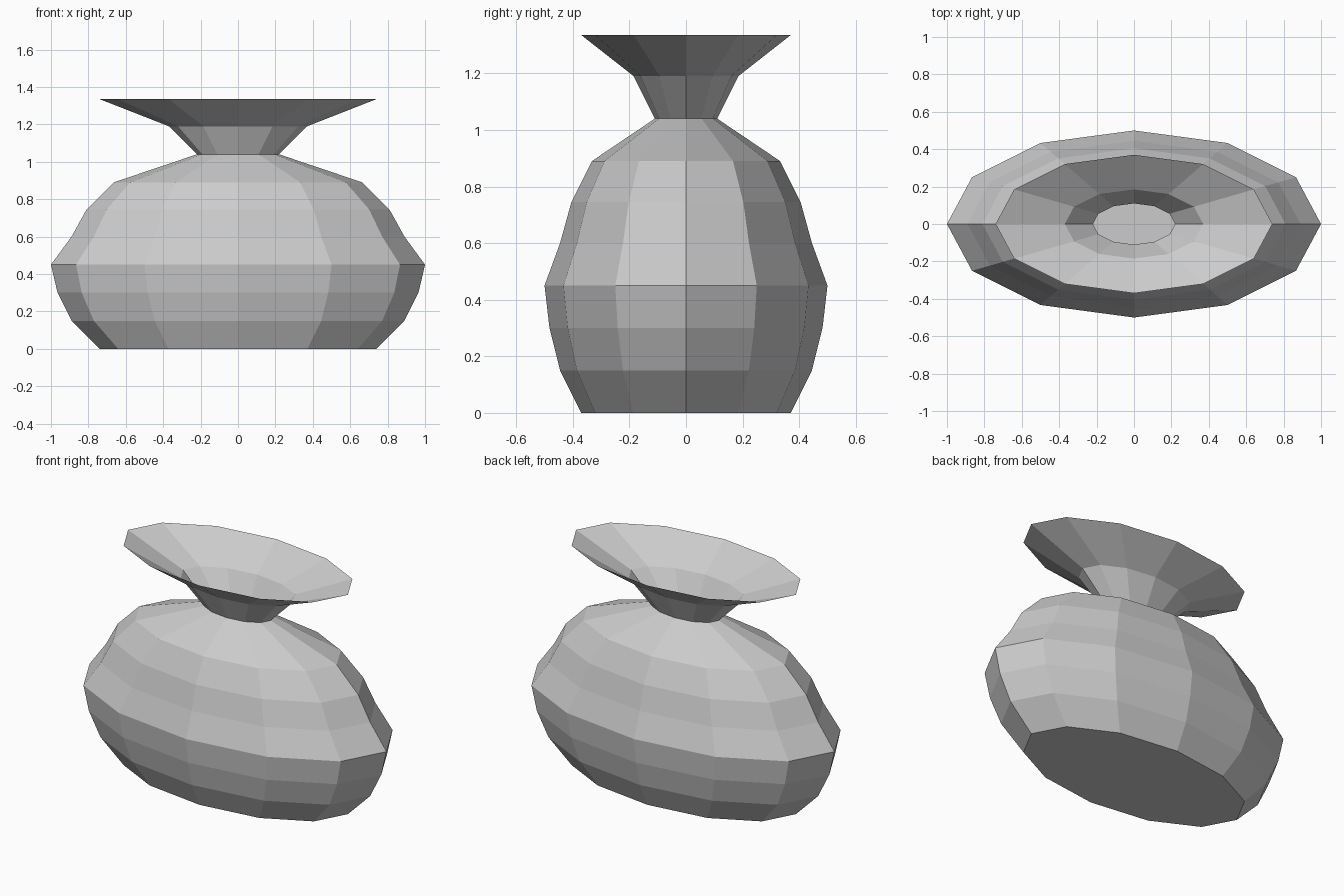
import bpy
import bmesh
from math import cos, sin, tau

cube = bpy.data.objects.get("Cube")
if cube:
    bpy.data.objects.remove(cube, do_unlink=True)

SIDES = 12
DEPTH = 0.5  # the vase is an ellipse, half as deep as it is wide

# Outline from foot to rim: half width, height
PROFILE = [(0.74, 0), (0.89, 0.15), (0.965, 0.3), (1, 0.45), (0.89, 0.6),
           (0.81, 0.745), (0.665, 0.89), (0.22, 1.04), (0.37, 1.19), (0.74, 1.335)]

clay = bpy.data.materials.new("grey_clay")
clay.use_nodes = True
colour = (0.6, 0.6, 0.6, 1)
clay.diffuse_color = colour
clay.node_tree.nodes["Principled BSDF"].inputs["Base Color"].default_value = colour

# Thin-walled vase: stacked rings, closed floor, open mouth
bm = bmesh.new()
rings = [[bm.verts.new((r * cos(tau * i / SIDES), DEPTH * r * sin(tau * i / SIDES), z))
          for i in range(SIDES)] for r, z in PROFILE]
for low, high in zip(rings, rings[1:]):
    for i in range(SIDES):
        j = (i + 1) % SIDES
        bm.faces.new((low[i], low[j], high[j], high[i]))
bm.faces.new(rings[0][::-1])

mesh = bpy.data.meshes.new("vase")
bm.to_mesh(mesh)
bm.free()
mesh.materials.append(clay)
vase = bpy.data.objects.new("vase", mesh)
bpy.context.collection.objects.link(vase)
